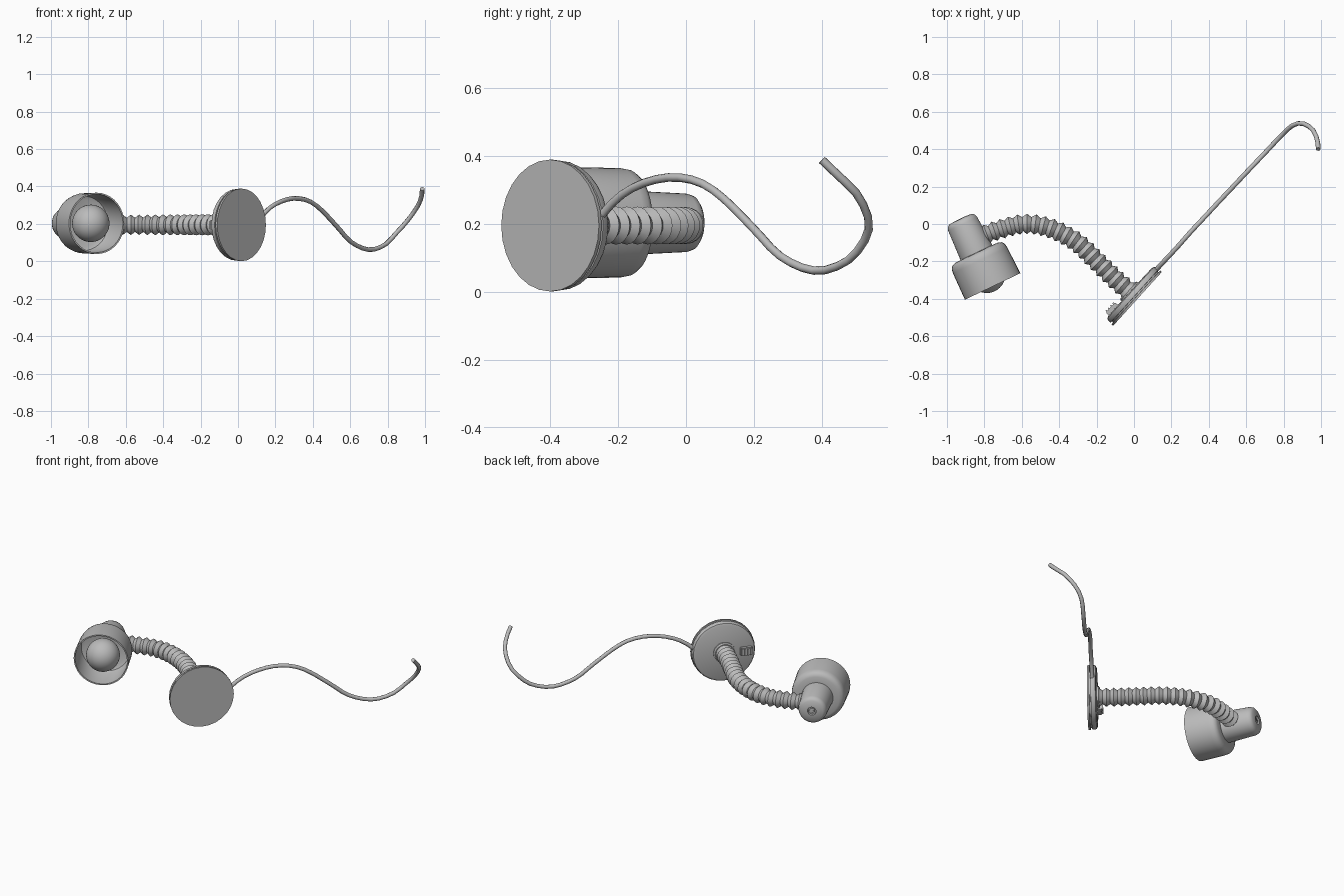
import bpy, bmesh, math
from mathutils import Vector, Matrix

cube = bpy.data.objects.get("Cube")
if cube:
    bpy.data.objects.remove(cube, do_unlink=True)

grey = bpy.data.materials.new("plain_grey")
grey.use_nodes = True
grey.diffuse_color = (0.5, 0.5, 0.5, 1)
bsdf = next(n for n in grey.node_tree.nodes if n.type == 'BSDF_PRINCIPLED')
bsdf.inputs["Base Color"].default_value = (0.5, 0.5, 0.5, 1)


def finish(name, bm, matrix=None, angle=35):
    bmesh.ops.remove_doubles(bm, verts=bm.verts, dist=1e-5)
    bmesh.ops.recalc_face_normals(bm, faces=bm.faces)
    if matrix:
        bm.transform(matrix)
    mesh = bpy.data.meshes.new(name)
    bm.to_mesh(mesh)
    bm.free()
    mesh.materials.append(grey)
    ob = bpy.data.objects.new(name, mesh)
    bpy.context.collection.objects.link(ob)
    bpy.ops.object.select_all(action='DESELECT')
    ob.select_set(True)
    bpy.context.view_layer.objects.active = ob
    bpy.ops.object.shade_smooth_by_angle(angle=math.radians(angle))
    return ob


def frame(origin, axis):
    """Local z runs along a horizontal axis, local y is vertical."""
    z = Vector(axis).normalized()
    x = Vector((z.y, -z.x, 0))
    m = Matrix((x, z.cross(x), z)).transposed().to_4x4()
    m.translation = origin
    return m


def lathe(name, profile, matrix, sides=32):
    """Spin (radius, height) points around local z."""
    bm = bmesh.new()
    verts = [bm.verts.new((r, 0, h)) for r, h in profile]
    edges = [bm.edges.new(p) for p in zip(verts, verts[1:])]
    bmesh.ops.spin(bm, geom=verts + edges, cent=(0, 0, 0), axis=(0, 0, 1),
                   angle=math.tau, steps=sides, use_duplicate=False)
    bmesh.ops.dissolve_degenerate(bm, dist=1e-6, edges=bm.edges)
    return finish(name, bm, matrix)


def box(name, size, centre, matrix, bevel=0.0):
    bm = bmesh.new()
    bmesh.ops.create_cube(bm, size=1, matrix=Matrix.Translation(centre) @ Matrix.Diagonal((*size, 1)))
    if bevel:
        bmesh.ops.bevel(bm, geom=bm.edges[:], offset=bevel, segments=2, affect='EDGES')
    return finish(name, bm, matrix)


def spline(points, count):
    """Evenly spaced samples of a smooth path through the points."""
    p = [Vector(q) for q in points]
    p = [2 * p[0] - p[1]] + p + [2 * p[-1] - p[-2]]
    fine = []
    for a, b, c, d in zip(p, p[1:], p[2:], p[3:]):
        for i in range(20):
            t = i / 20
            fine.append(0.5 * (2 * b + (c - a) * t + (2 * a - 5 * b + 4 * c - d) * t * t
                               + (3 * b - a - 3 * c + d) * t ** 3))
    fine.append(p[-2])
    dist = [0.0]
    for a, b in zip(fine, fine[1:]):
        dist.append(dist[-1] + (b - a).length)
    out, k = [], 0
    for i in range(count):
        s = dist[-1] * i / (count - 1)
        while k < len(fine) - 2 and dist[k + 1] < s:
            k += 1
        out.append(fine[k].lerp(fine[k + 1], (s - dist[k]) / (dist[k + 1] - dist[k])))
    return out


def sweep(name, path, radius, sides, angle):
    """Tube along a path; radius is a function of the ring number."""
    bm = bmesh.new()
    rings, normal = [], Vector((0, 0, 1))
    for i, p in enumerate(path):
        tangent = (path[min(i + 1, len(path) - 1)] - path[max(i - 1, 0)]).normalized()
        normal = (normal - tangent * normal.dot(tangent)).normalized()
        side = tangent.cross(normal)
        ring = []
        for k in range(sides):
            a = math.tau * k / sides
            ring.append(bm.verts.new(p + radius(i) * (normal * math.cos(a) + side * math.sin(a))))
        rings.append(ring)
    for a, b in zip(rings, rings[1:]):
        for k in range(sides):
            n = (k + 1) % sides
            bm.faces.new((a[k], a[n], b[n], b[k]))
    bm.faces.new(rings[0])
    bm.faces.new(rings[-1])
    return finish(name, bm, angle=angle)


# Round wall base: thin plate, groove, then a body with a rounded edge
base = frame((0.019, -0.40, 0.195), (-0.74, 0.67, 0))
lathe("base_plate", [(0, 0), (0.194, 0), (0.194, 0.012), (0.181, 0.013), (0.181, 0.021),
                     (0.191, 0.022), (0.191, 0.040), (0.186, 0.049), (0.174, 0.054),
                     (0, 0.057)], base, 28)
lathe("neck_collar", [(0, 0.05), (0.066, 0.05), (0.066, 0.064), (0.058, 0.07), (0, 0.07)], base, 24)

# Ridged switch on the back of the base
box("switch_body", (0.075, 0.05, 0.03), (-0.132, 0, 0.062), base, 0.004)
for i in range(4):
    box("switch_ridge", (0.008, 0.042, 0.01), (-0.159 + i * 0.018, 0, 0.079), base)

# Ribbed flexible neck
NECK = [(-0.012, -0.372, 0.195), (-0.10, -0.295, 0.195), (-0.20, -0.198, 0.195),
        (-0.31, -0.095, 0.195), (-0.45, -0.022, 0.195), (-0.585, 0.0, 0.195),
        (-0.72, -0.030, 0.195), (-0.85, -0.078, 0.197)]
RIBS = 22
sweep("flexible_neck", spline(NECK, RIBS * 2 + 1),
      lambda i: (0.057 if i % 2 else 0.041) - 0.004 * i / (RIBS * 2), 20, 30)

# Power cord
CORD = [(0.095, -0.27, 0.20), (0.16, -0.20, 0.277), (0.23, -0.125, 0.320), (0.305, -0.04, 0.337),
        (0.38, 0.04, 0.322), (0.445, 0.11, 0.275), (0.53, 0.20, 0.185), (0.605, 0.28, 0.103),
        (0.70, 0.38, 0.062), (0.785, 0.47, 0.088), (0.845, 0.525, 0.150), (0.90, 0.538, 0.21),
        (0.955, 0.505, 0.285), (0.98, 0.45, 0.34), (0.985, 0.40, 0.388)]
sweep("power_cord", spline(CORD, 34), lambda i: 0.0125, 8, 50)

# Lamp head: hollow shade with socket housing behind it
head = frame((-0.756, -0.334, 0.203), (-0.43, 0.90, 0))
lathe("shade_and_socket", [(0, 0.175), (0.125, 0.175), (0.146, 0.165), (0.154, 0.145), (0.156, 0),
                           (0.164, 0), (0.161, 0.155), (0.157, 0.178), (0.147, 0.192),
                           (0.130, 0.199), (0.094, 0.201), (0.086, 0.370), (0.080, 0.388),
                           (0.066, 0.399), (0.026, 0.402), (0.024, 0.388), (0, 0.388)], head, 36)

# Screw set into the back of the socket
lathe("socket_screw", [(0, 0.386), (0.017, 0.386), (0.016, 0.396), (0, 0.397)], head, 16)
box("screw_slot", (0.026, 0.005, 0.004), (0, 0, 0.398), head)

# Bulb with its neck
R, C = 0.1, 0.072
ball = [(R * math.sin(math.pi * i / 20), C - R * math.cos(math.pi * i / 20)) for i in range(17)]
lathe("bulb", [(max(r, 0), h) for r, h in ball] + [(0.05, 0.165), (0.05, 0.18)], head, 32)
